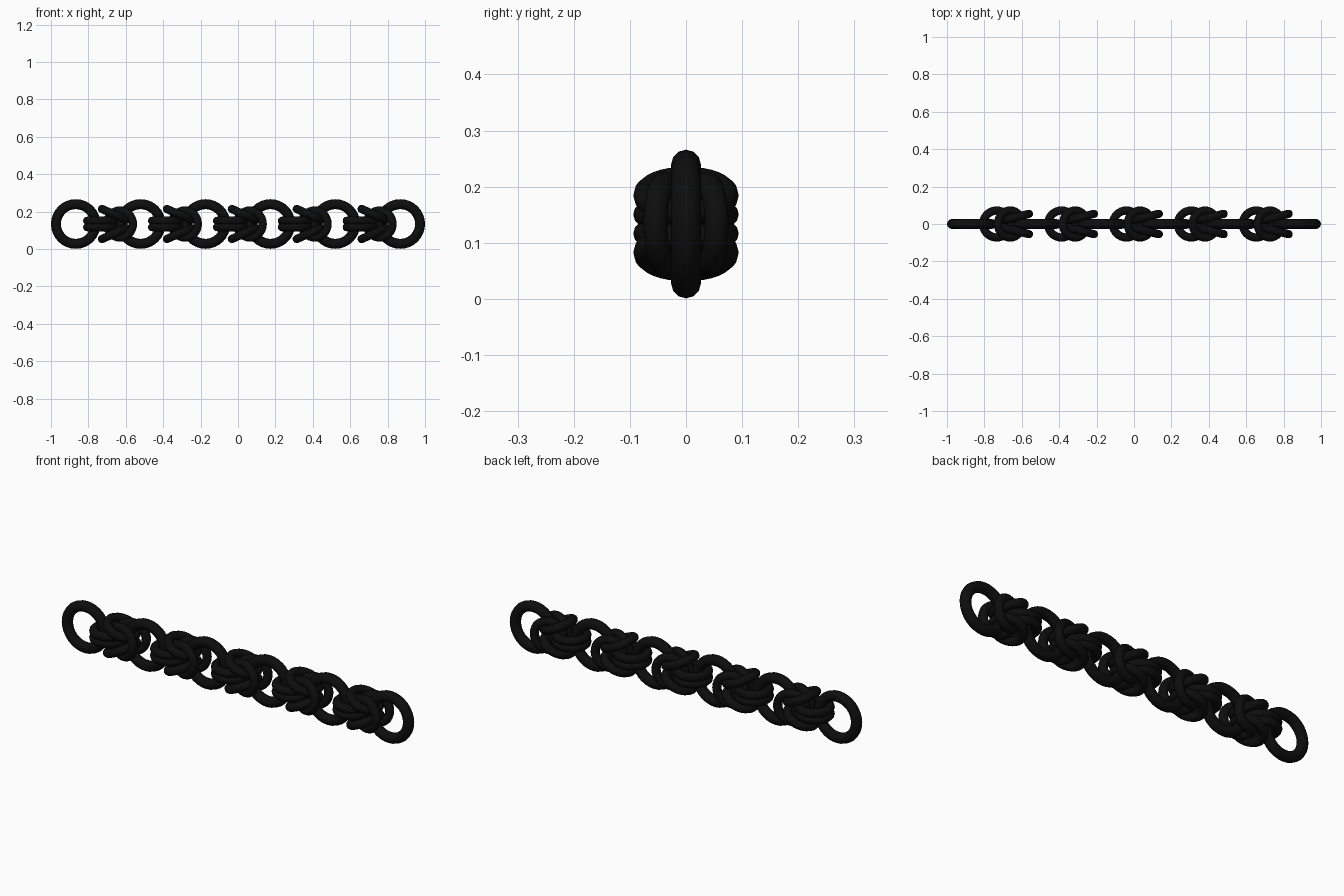
import bpy
from math import radians, pi

if "Cube" in bpy.data.objects:
    bpy.data.objects.remove(bpy.data.objects["Cube"])

black = bpy.data.materials.new("black_metal")
black.diffuse_color = (0.004, 0.004, 0.004, 1)
black.use_nodes = True
black.node_tree.nodes["Principled BSDF"].inputs["Base Color"].default_value = black.diffuse_color

MID_Z = 0.1335     # chain axis height
PITCH = 0.347      # spacing of the connector rings
START = -0.8675    # first connector centre


def ring(name, loc, rot, outer, tube):
    """One smooth round-wire ring."""
    bpy.ops.mesh.primitive_torus_add(
        location=loc, rotation=rot, major_radius=outer - tube,
        minor_radius=tube, major_segments=32, minor_segments=12)
    ob = bpy.context.object
    ob.name = name
    ob.data.materials.append(black)
    bpy.ops.object.shade_smooth()
    return ob


# Large upright connector rings
for i in range(6):
    ring(f"connector_ring_{i}", (START + i * PITCH, 0, MID_Z),
         (pi / 2, 0, 0), 0.1325, 0.0265)

# Woven knots: three pairs of small rings between each pair of connectors
R, T = 0.094, 0.022
for i in range(5):
    x = START + i * PITCH
    for s in (1, -1):
        # flat pair hanging on the left connector
        ring(f"flat_ring_{i}", (x + 0.133, 0, MID_Z + s * 0.017),
             (0, 0, 0), R, T)
        # upright pair, splayed sideways at the right end
        ring(f"upright_ring_{i}", (x + 0.2365, s * 0.037, MID_Z),
             (pi / 2, 0, s * radians(14)), R, T)
        # outer flat pair, splayed up and down at the left end
        ring(f"splayed_ring_{i}", (x + 0.206, 0, MID_Z + s * 0.051),
             (0, s * radians(24), 0), R, T)
